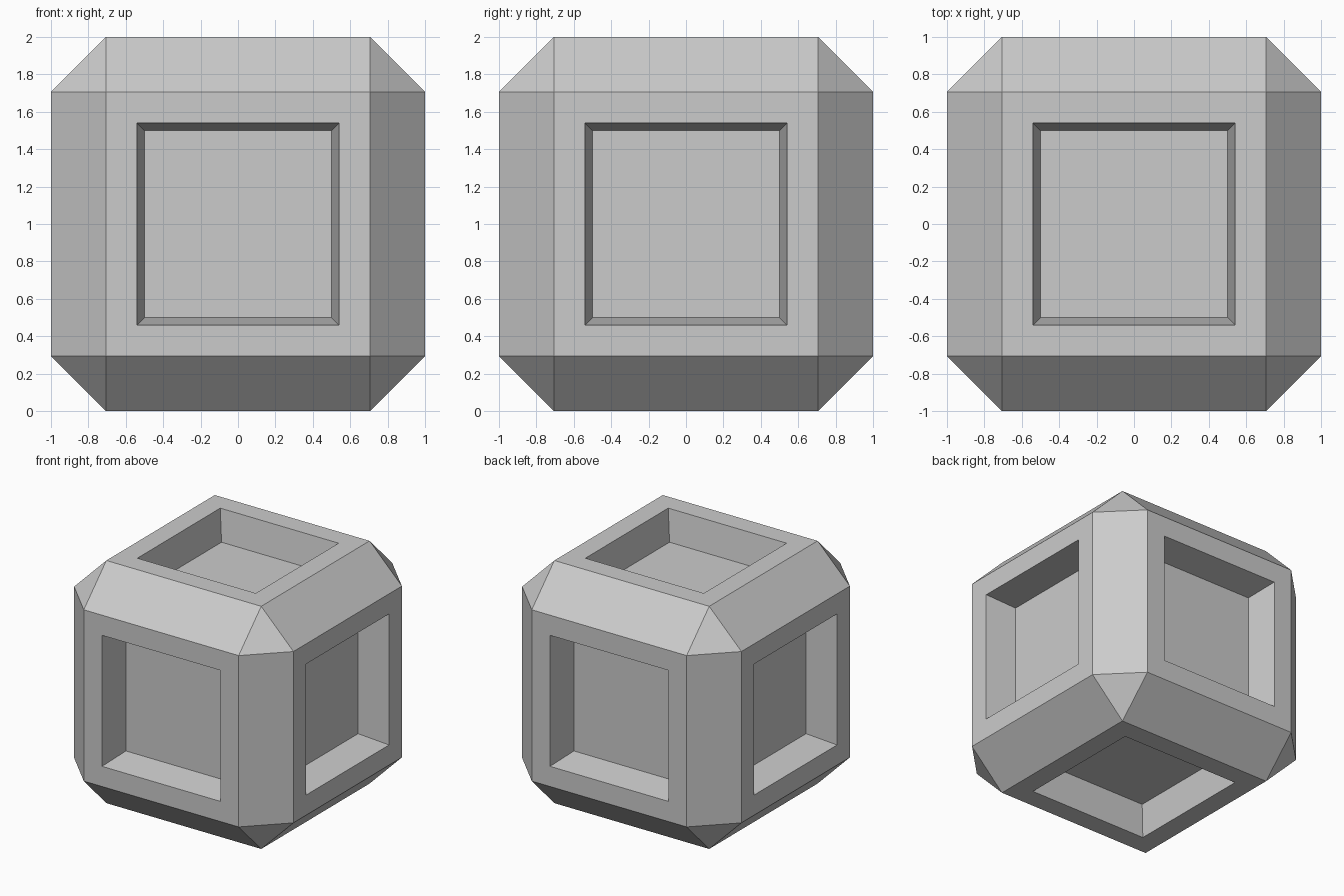
import bpy, bmesh
from mathutils import Vector

if "Cube" in bpy.data.objects:
    bpy.data.objects.remove(bpy.data.objects["Cube"])

bm = bmesh.new()
bmesh.ops.create_cube(bm, size=2)

# chamfer all edges of the cube
bmesh.ops.bevel(bm, geom=bm.edges[:], offset=0.294, offset_type='OFFSET',
                segments=1, profile=0.5, affect='EDGES')

# the six flat sides
bm.normal_update()
sides = [f for f in bm.faces if max(abs(c) for c in f.normal) > 0.99]

# flat rim, then a tapered recess
bmesh.ops.inset_individual(bm, faces=sides, thickness=0.166, use_even_offset=True)
bmesh.ops.inset_individual(bm, faces=sides, thickness=0.04, use_even_offset=True)
for f in sides:
    bmesh.ops.translate(bm, vec=f.normal * -0.255, verts=f.verts[:])

# stand on the floor
bmesh.ops.translate(bm, vec=Vector((0, 0, 1)), verts=bm.verts[:])
bmesh.ops.recalc_face_normals(bm, faces=bm.faces[:])

mesh = bpy.data.meshes.new("recessed_cube")
bm.to_mesh(mesh)
bm.free()
bpy.context.collection.objects.link(bpy.data.objects.new("recessed_cube", mesh))
